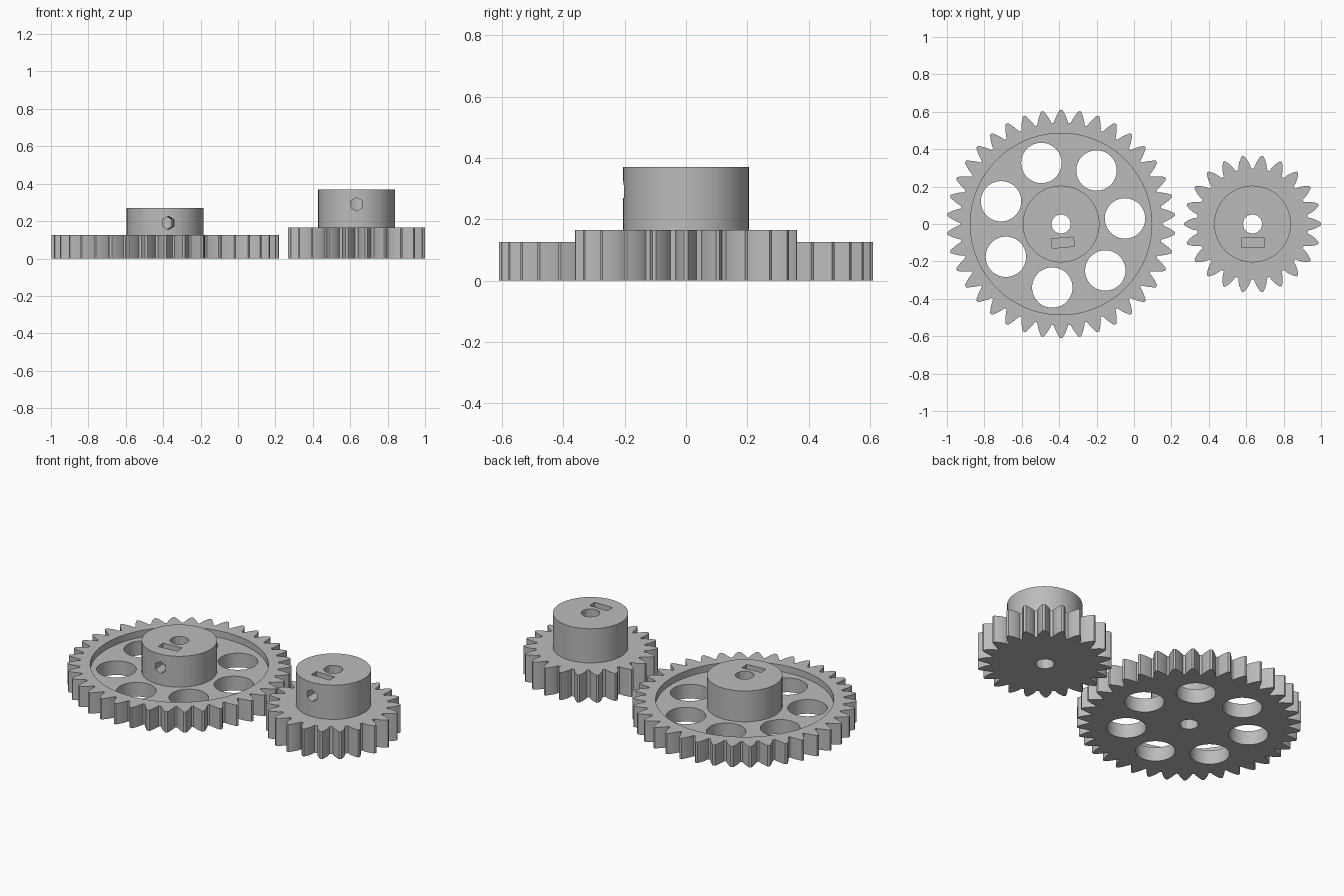
import bpy, bmesh
from math import pi, sin, cos, tan, acos, sqrt, radians
from mathutils import Matrix, Vector

if "Cube" in bpy.data.objects:
    bpy.data.objects.remove(bpy.data.objects["Cube"], do_unlink=True)

GREY = (0.5, 0.5, 0.5, 1.0)
plastic = bpy.data.materials.new("grey_plastic")
plastic.diffuse_color = GREY
plastic.use_nodes = True
plastic.node_tree.nodes["Principled BSDF"].inputs["Base Color"].default_value = GREY

MODULE = 0.0305
PRESSURE = radians(28)


def prism(name, outline, z0, z1, matrix=Matrix()):
    """Extrude a closed outline between two heights, then place it."""
    bm = bmesh.new()
    face = bm.faces.new([bm.verts.new((x, y, z0)) for x, y in outline])
    grown = bmesh.ops.extrude_face_region(bm, geom=[face])["geom"]
    top = [v for v in grown if isinstance(v, bmesh.types.BMVert)]
    bmesh.ops.translate(bm, verts=top, vec=(0, 0, z1 - z0))
    bmesh.ops.recalc_face_normals(bm, faces=bm.faces)
    bm.transform(matrix)
    mesh = bpy.data.meshes.new(name)
    bm.to_mesh(mesh)
    bm.free()
    mesh.materials.append(plastic)
    obj = bpy.data.objects.new(name, mesh)
    bpy.context.collection.objects.link(obj)
    return obj


def circle(radius, sides, x=0, y=0, turn=0):
    return [(x + radius * cos(turn + 2 * pi * i / sides),
             y + radius * sin(turn + 2 * pi * i / sides)) for i in range(sides)]


def gear_outline(teeth, phase):
    """Involute teeth with narrow tips and roots."""
    pitch = MODULE * teeth / 2
    base = pitch * cos(PRESSURE)
    root, tip = pitch - 1.25 * MODULE, pitch + MODULE

    def half_angle(r):
        a = acos(min(1, base / r))
        return pi / (2 * teeth) + tan(PRESSURE) - PRESSURE - tan(a) + a

    steps = 6
    radii = [root + (tip - root) * i / steps for i in range(steps + 1)]
    limit = pi / teeth * 0.93
    flank = [(r, min(limit, half_angle(r))) for r in radii]
    points = []
    for k in range(teeth):
        mid = 2 * pi * (k + phase) / teeth
        for r, a in flank:
            points.append((r * cos(mid - a), r * sin(mid - a)))
        for r, a in reversed(flank):
            points.append((r * cos(mid + a), r * sin(mid + a)))
    return points


def combine(target, tool, operation):
    """Apply one boolean and remove the tool."""
    mod = target.modifiers.new("shape", "BOOLEAN")
    mod.operation = operation
    mod.solver = "EXACT"
    mod.object = tool
    bpy.context.view_layer.objects.active = target
    bpy.ops.object.modifier_apply(modifier=mod.name)
    bpy.data.objects.remove(tool, do_unlink=True)


def make_gear(name, x, teeth, phase, thick, top, screw_z, turn=0, recess=None):
    gear = prism(name, gear_outline(teeth, phase), 0, thick)

    # Shallow dish between rim and hub
    if recess:
        combine(gear, prism("dish_cutter", circle(0.485, 96), recess, 1), "DIFFERENCE")

    # Raised hub
    combine(gear, prism("hub", circle(0.205, 72), 0.04, top), "UNION")

    # Lightening holes through the web
    if recess:
        for i in range(7):
            a = turn + 2 * pi * i / 7
            hole = circle(0.108, 48, 0.343 * cos(a), 0.343 * sin(a))
            combine(gear, prism("hole_cutter", hole, -1, 1), "DIFFERENCE")

    # Shaft bore
    combine(gear, prism("bore_cutter", circle(0.052, 12), -1, 1), "DIFFERENCE")

    # Nut slot, open at the hub top
    spin = Matrix.Rotation(turn, 4, "Z")
    slot = [(-0.06, -0.125), (0.06, -0.125), (0.06, -0.075), (-0.06, -0.075)]
    combine(gear, prism("slot_cutter", slot, screw_z - 0.055, 1, spin), "DIFFERENCE")

    # Set screw hole from the front of the hub into the bore
    lay = spin @ Matrix.Translation((0, 0, screw_z)) @ Matrix.Rotation(pi / 2, 4, "X")
    hexagon = circle(0.036, 6, turn=pi / 2)
    combine(gear, prism("screw_cutter", hexagon, 0.02, 0.3, lay), "DIFFERENCE")

    gear.location.x = x
    bpy.ops.object.select_all(action="DESELECT")
    gear.select_set(True)
    bpy.context.view_layer.objects.active = gear
    bpy.ops.object.shade_smooth_by_angle(angle=radians(20))
    return gear


make_gear("large_gear", -0.39, 38, 0.5, 0.125, 0.27, 0.19, radians(5), recess=0.085)
make_gear("small_gear", 0.634, 22, 0, 0.165, 0.37, 0.29)
